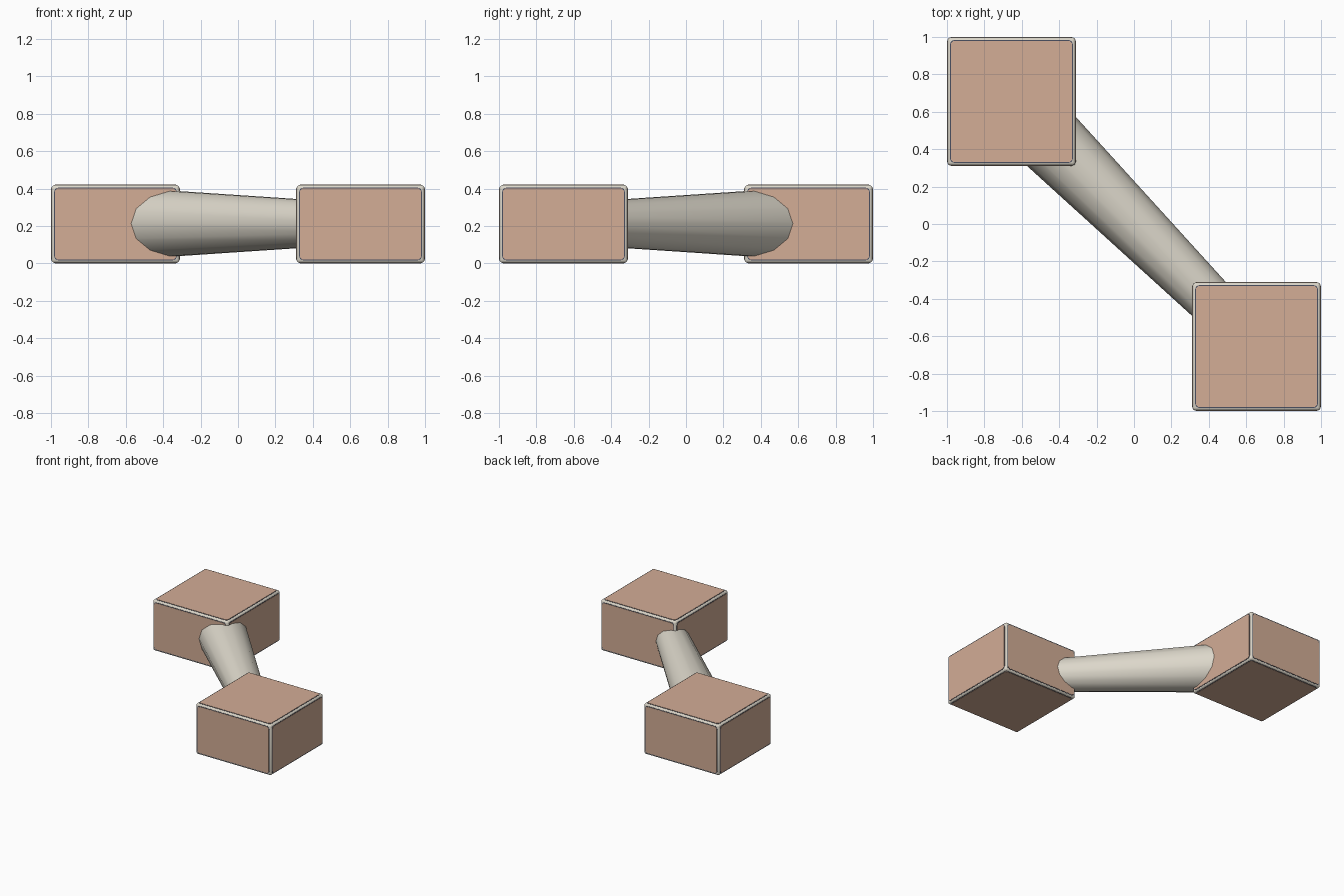
import bpy, bmesh, math
from mathutils import Vector

if "Cube" in bpy.data.objects:
    bpy.data.objects.remove(bpy.data.objects["Cube"])


def srgb(r, g, b):
    return tuple(((c / 255 + 0.055) / 1.055) ** 2.4 for c in (r, g, b)) + (1.0,)


def material(name, rgb):
    m = bpy.data.materials.new(name)
    m.diffuse_color = srgb(*rgb)
    m.use_nodes = True
    m.node_tree.nodes["Principled BSDF"].inputs["Base Color"].default_value = m.diffuse_color
    return m


CREAM = material("warm_grey", (220, 215, 202))
TAN = material("tan", (211, 173, 150))
SLATE = material("dark_slate", (74, 78, 96))

HALF = Vector((0.345, 0.345, 0.211))   # half size of a block
OFFSET = 0.655                         # block centre distance along x and y
RISE = 0.003                           # how far panels stand proud of the frame


def finish(name, bm, mat, location=(0, 0, 0), smooth=False):
    bmesh.ops.recalc_face_normals(bm, faces=bm.faces)
    mesh = bpy.data.meshes.new(name)
    bm.to_mesh(mesh)
    bm.free()
    mesh.materials.append(mat)
    ob = bpy.data.objects.new(name, mesh)
    bpy.context.collection.objects.link(ob)
    ob.location = location
    if smooth:
        bpy.ops.object.select_all(action='DESELECT')
        ob.select_set(True)
        bpy.context.view_layer.objects.active = ob
        bpy.ops.object.shade_smooth_by_angle(angle=math.radians(40))
    return ob


def frame(name, centre):
    # rounded box that shows as the rim along every edge
    bm = bmesh.new()
    bmesh.ops.create_cube(bm, size=2)
    for v in bm.verts:
        v.co = Vector([c * (h - RISE) for c, h in zip(v.co, HALF)])
    bmesh.ops.bevel(bm, geom=bm.edges[:], offset=0.016, segments=3,
                    profile=0.5, affect='EDGES')
    finish(name, bm, CREAM, centre, smooth=True)


def plates(name, centre, inset, radius, top, mat):
    # thin rounded plate on each of the six sides
    bm = bmesh.new()
    for axis in range(3):
        u, w = (axis + 1) % 3, (axis + 2) % 3
        for sign in (-1, 1):
            rings = []
            for depth in (HALF[axis] - RISE - 0.001, HALF[axis] - RISE + top):
                ring = []
                for corner in range(4):
                    for step in range(5):
                        a = (corner + step / 4) * math.pi / 2
                        mid = (corner + 0.5) * math.pi / 2
                        p = Vector()
                        p[u] = (math.copysign(HALF[u] - inset - radius, math.cos(mid))
                                + radius * math.cos(a))
                        p[w] = (math.copysign(HALF[w] - inset - radius, math.sin(mid))
                                + radius * math.sin(a))
                        p[axis] = sign * depth
                        ring.append(bm.verts.new(p))
                rings.append(ring)
            low, high = rings
            bm.faces.new(low)
            bm.faces.new(high)
            for i in range(len(low)):
                j = (i + 1) % len(low)
                bm.faces.new((low[i], low[j], high[j], high[i]))
    finish(name, bm, mat, centre)


# two blocks on opposite corners
for label, s in (("back", -1), ("front", 1)):
    centre = (s * OFFSET, -s * OFFSET, HALF.z)
    frame(label + "_block_frame", centre)
    plates(label + "_block_seams", centre, 0.017, 0.022, 0.001, SLATE)
    plates(label + "_block_panels", centre, 0.021, 0.02, RISE, TAN)

# tapered connecting rod, thick end in the back block
SIDES = 14
length = 0.85
bm = bmesh.new()
along = Vector((1, -1, 0)).normalized()
across = Vector((1, 1, 0)).normalized()
ends = []
for d in (-length, length):
    r = 0.155 - 0.048 * d
    ends.append([bm.verts.new(along * d
                              + across * (r * math.cos(2 * math.pi * i / SIDES))
                              + Vector((0, 0, r * math.sin(2 * math.pi * i / SIDES))))
                 for i in range(SIDES)])
for i in range(SIDES):
    j = (i + 1) % SIDES
    bm.faces.new((ends[0][i], ends[0][j], ends[1][j], ends[1][i]))
for ring in ends:
    bm.faces.new(ring)
finish("connecting_rod", bm, CREAM, (0, 0, 0.213), smooth=True)
